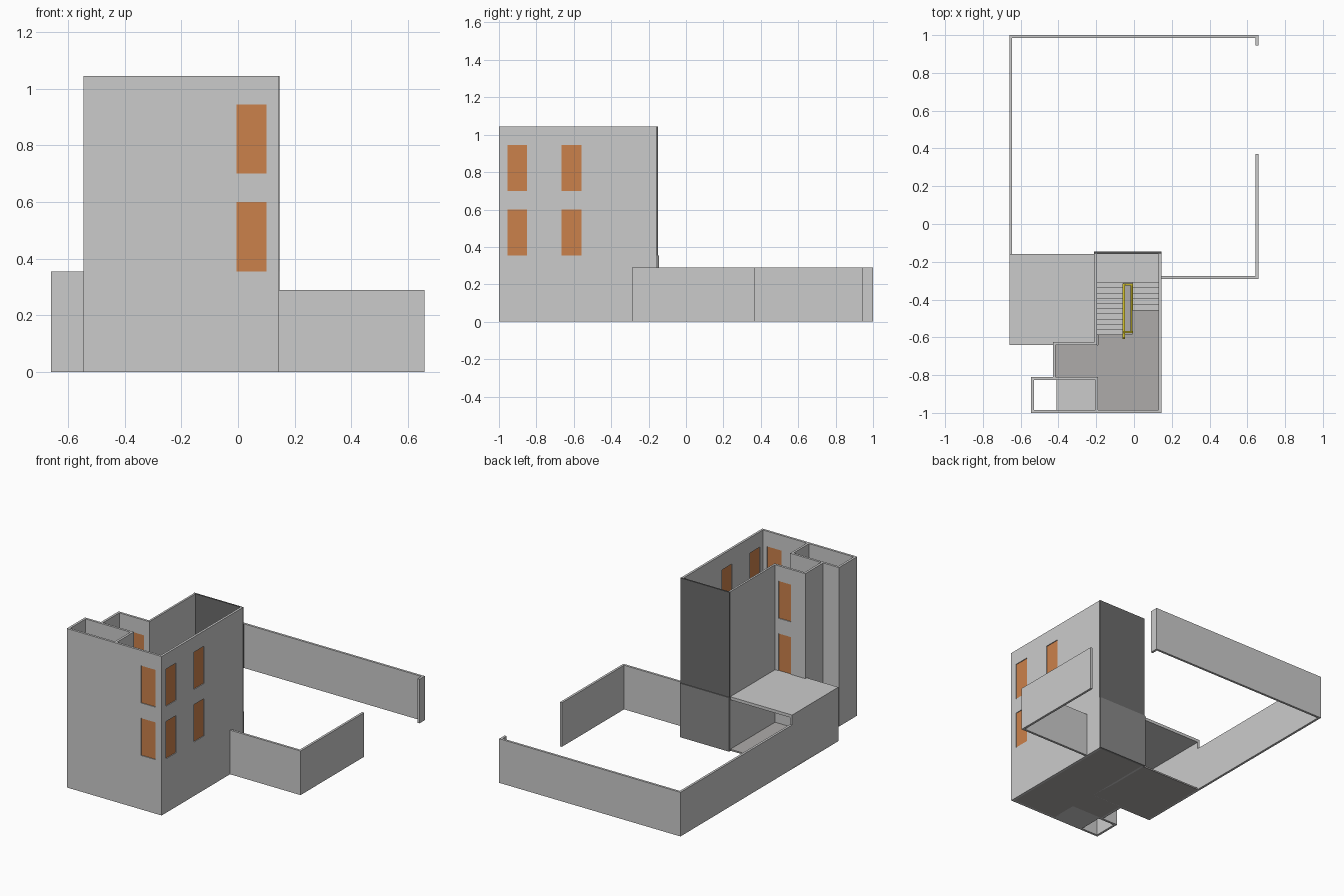
import bpy, bmesh

if "Cube" in bpy.data.objects:
    bpy.data.objects.remove(bpy.data.objects["Cube"])

def material(name, col):
    m = bpy.data.materials.new(name)
    m.diffuse_color = (*col, 1)
    m.use_nodes = True
    m.node_tree.nodes["Principled BSDF"].inputs["Base Color"].default_value = m.diffuse_color
    return m

ORANGE = material("door_orange", (0.60, 0.22, 0.07))
FLOOR = material("floor_grey", (0.42, 0.41, 0.40))
DARK = material("panel_dark", (0.15, 0.15, 0.15))
MID = material("panel_grey", (0.25, 0.25, 0.25))
YELLOW = material("rail_yellow", (0.55, 0.45, 0.02))

H, L1, L2 = 1.045, 0.355, 0.70      # wall top and the two upper floor levels
T = 0.015                           # wall thickness

def add(name, bm, mat=None):
    bmesh.ops.recalc_face_normals(bm, faces=bm.faces)
    me = bpy.data.meshes.new(name)
    bm.to_mesh(me)
    bm.free()
    ob = bpy.data.objects.new(name, me)
    bpy.context.collection.objects.link(ob)
    if mat:
        me.materials.append(mat)
    return ob

def box(name, x, y, z, mat=None):
    bm = bmesh.new()
    bmesh.ops.create_cube(bm, size=1)
    for v in bm.verts:
        for i, r in enumerate((x, y, z)):
            v.co[i] = r[0] if v.co[i] < 0 else r[1]
    return add(name, bm, mat)

def prism(name, x, profile, mat=None):
    """Extrude a (y, z) profile along x."""
    bm = bmesh.new()
    f = bm.faces.new([bm.verts.new((x[0], y, z)) for y, z in profile])
    ext = bmesh.ops.extrude_face_region(bm, geom=[f])["geom"]
    bmesh.ops.translate(bm, vec=(x[1] - x[0], 0, 0),
                        verts=[g for g in ext if isinstance(g, bmesh.types.BMVert)])
    return add(name, bm, mat)

def cut(wall, x, y, z):
    c = box("cutter", x, y, z)
    m = wall.modifiers.new("opening", "BOOLEAN")
    m.object, m.operation, m.solver = c, "DIFFERENCE", "EXACT"
    bpy.context.view_layer.update()
    me = bpy.data.meshes.new_from_object(
        wall.evaluated_get(bpy.context.evaluated_depsgraph_get()))
    wall.modifiers.clear()
    wall.data = me
    bpy.data.objects.remove(c)

# compound wall around the yard
box("yard_wall_left", (-0.66, -0.645), (-0.16, 0.985), (0, 0.29))
box("yard_wall_back", (-0.66, 0.658), (0.985, 1.0), (0, 0.29))
box("yard_wall_gate_stub", (0.643, 0.658), (0.945, 0.985), (0, 0.29))
box("yard_wall_right", (0.643, 0.658), (-0.29, 0.37), (0, 0.29))
box("yard_wall_front", (0.145, 0.643), (-0.29, -0.275), (0, 0.29))

# low side room, open to the yard
box("side_room_wall_left", (-0.66, -0.645), (-0.64, -0.16), (0, 0.335))
box("side_room_wall_front", (-0.645, -0.43), (-0.64, -0.625), (0, 0.335))
box("side_room_roof", (-0.66, -0.21), (-0.64, -0.16), (0.335, L1))
box("side_room_floor", (-0.66, -0.197), (-0.64, -0.16), (0, 0.01), FLOOR)

# tower walls
front = box("tower_wall_front", (-0.545, 0.145), (-1, -0.985), (0, H))
right = box("tower_wall_right", (0.13, 0.145), (-0.985, -0.16), (0, H))
lobby = box("lobby_wall_back", (-0.43, -0.21), (-0.64, -0.625), (0, H))
box("lobby_wall_left", (-0.43, -0.415), (-0.81, -0.64), (0, H))
box("stair_wall_left", (-0.21, -0.197), (-0.64, -0.16), (0, H))
box("shaft_wall_left", (-0.545, -0.53), (-0.985, -0.81), (0, H))
box("shaft_wall_back", (-0.53, -0.19), (-0.825, -0.81), (0, H))
box("shaft_wall_right", (-0.205, -0.19), (-0.985, -0.825), (0, H))
box("back_panel_upper", (-0.212, 0.146), (-0.16, -0.15), (L1, H), DARK)
box("back_panel_lower", (-0.212, 0.146), (-0.16, -0.145), (0, L1), MID)

# windows and doors on both upper storeys, recessed in their walls
for n, z in enumerate(((L1, 0.60), (L2, 0.945)), 1):
    cut(front, (-0.005, 0.10), (-1.05, -0.95), z)
    box(f"window_front_{n}", (-0.005, 0.10), (-0.995, -0.99), z, ORANGE)
    for side, y in (("a", (-0.955, -0.85)), ("b", (-0.665, -0.56))):
        cut(right, (0.1, 0.2), y, z)
        box(f"window_right_{side}_{n}", (0.135, 0.14), y, z, ORANGE)
    cut(lobby, (-0.325, -0.235), (-0.7, -0.6), z)
    box(f"door_lobby_{n}", (-0.325, -0.235), (-0.635, -0.63), z, ORANGE)

# floors; upper ones leave the stairwell open
box("ground_floor_hall", (-0.197, 0.13), (-0.985, -0.16), (0, 0.01), FLOOR)
for n, (z0, z1) in enumerate(((0, 0.01), (L1 - 0.02, L1), (L2 - 0.02, L2))):
    box(f"floor_lobby_{n}", (-0.415, -0.19), (-0.81, -0.64), (z0, z1), FLOOR)
    box(f"floor_washroom_{n}", (-0.41, -0.205), (-0.985, -0.825), (z0, z1))
    if n:
        box(f"floor_hall_{n}", (-0.19, 0.13), (-0.985, -0.585), (z0, z1), FLOOR)
        box(f"floor_hall_side_{n}", (-0.01, 0.13), (-0.585, -0.455), (z0, z1), FLOOR)

def flight(name, x, y0, dy, z0, rise, steps):
    """Stepped flight with a sloping underside."""
    pts = [(y0, z0)]
    for i in range(steps):
        pts += [(y0 + i * dy, z0 + (i + 1) * rise), (y0 + (i + 1) * dy, z0 + (i + 1) * rise)]
    end = y0 + steps * dy
    pts += [(end, z0 + steps * rise - 0.015), (y0 + dy, z0)]
    prism(name, x, pts)

def rail(name, x, a, b, drop=0.01):
    prism(name, x, [a, b, (b[0], b[1] - drop), (a[0], a[1] - drop)], YELLOW)

# two storeys of stairs: short flight, landing, long flight back
for n, (z0, z1) in enumerate(((0.01, L1), (L1, L2)), 1):
    r = (z1 - z0) / 17
    mid = z0 + 6 * r
    flight(f"stair_lower_flight_{n}", (-0.01, 0.13), -0.455, 0.029, z0, r, 5)
    box(f"stair_landing_{n}", (-0.197, 0.13), (-0.31, -0.16), (mid - 0.02, mid))
    flight(f"stair_upper_flight_{n}", (-0.197, -0.055), -0.31, -0.0275, mid, r, 10)
    # handrails following both flights
    g = 0.09
    rail(f"handrail_upper_{n}", (-0.06, -0.048), (-0.61, z1 + g), (-0.315, mid + g))
    rail(f"handrail_lower_{n}", (-0.018, -0.006), (-0.575, z0 + g), (-0.315, mid + g))
    rail(f"handrail_turn_{n}", (-0.06, -0.006), (-0.325, mid + g), (-0.315, mid + g))
    rail(f"handrail_end_{n}", (-0.06, -0.006), (-0.578, z1 + g), (-0.566, z1 + g))
    # posts
    for k, (x, y, z, zt) in enumerate(((-0.054, -0.605, z1, z1 + g), (-0.054, -0.32, mid, mid + g),
                                       (-0.012, -0.32, mid, mid + g), (-0.012, -0.572, z0, z0 + g))):
        box(f"rail_post_{n}_{k}", (x - 0.004, x + 0.004), (y - 0.004, y + 0.004),
            (z - 0.01 if z > 0.02 else z, zt - 0.005), YELLOW)
